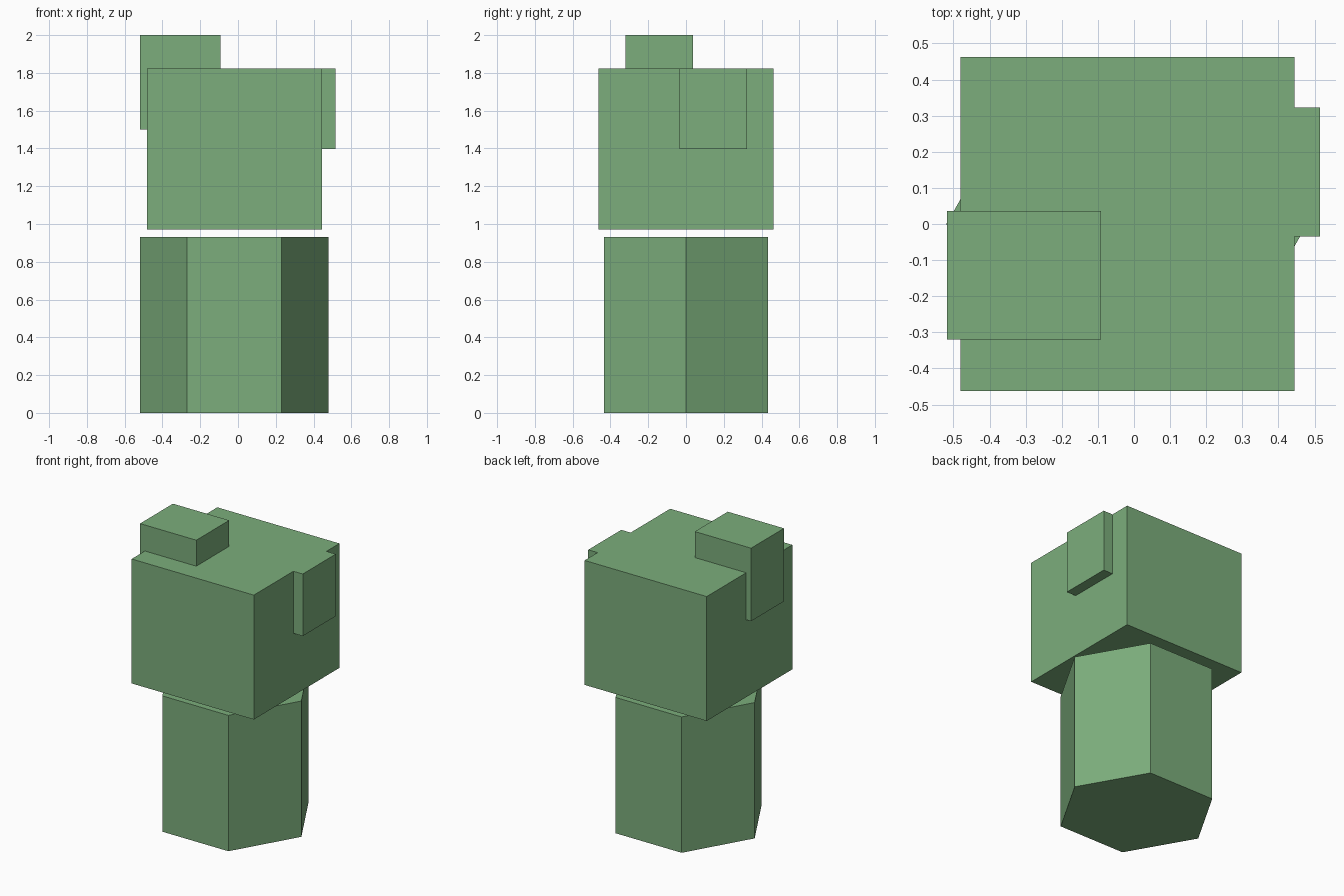
import bpy

if "Cube" in bpy.data.objects:
    bpy.data.objects.remove(bpy.data.objects["Cube"])


def box(name, lo, hi):
    """Axis-aligned box between two corners."""
    bpy.ops.mesh.primitive_cube_add(size=1)
    ob = bpy.context.object
    ob.name = name
    ob.location = [(a + b) / 2 for a, b in zip(lo, hi)]
    ob.scale = [b - a for a, b in zip(lo, hi)]
    bpy.ops.object.transform_apply(location=True, rotation=True, scale=True)
    return ob


green = bpy.data.materials.new("green")
green.diffuse_color = (0.2, 0.42, 0.2, 1)
green.use_nodes = True
green.node_tree.nodes["Principled BSDF"].inputs["Base Color"].default_value = green.diffuse_color

# Hexagonal column, corners pointing along x
bpy.ops.mesh.primitive_cylinder_add(vertices=6, radius=0.5, depth=0.93,
                                    location=(-0.02, 0, 0.465),
                                    rotation=(0, 0, 0.5235988))
column = bpy.context.object
column.name = "hex_column"
bpy.ops.object.transform_apply(location=True, rotation=True, scale=True)

# Head block floating just above the column
head = box("head_block", (-0.481, -0.463, 0.97), (0.444, 0.463, 1.822))

# Raised block at the left and flush block at the right, merged into the head
lugs = [
    box("top_block", (-0.518, -0.32, 1.50), (-0.092, 0.036, 2.0)),
    box("side_block", (0.09, -0.035, 1.397), (0.515, 0.322, 1.822)),
]
for lug in lugs:
    mod = head.modifiers.new(lug.name, 'BOOLEAN')
    mod.operation = 'UNION'
    mod.solver = 'EXACT'
    mod.object = lug
bpy.context.view_layer.objects.active = head
for lug in lugs:
    bpy.ops.object.modifier_apply(modifier=lug.name)
    bpy.data.objects.remove(lug)

for ob in (column, head):
    ob.data.materials.clear()
    ob.data.materials.append(green)
